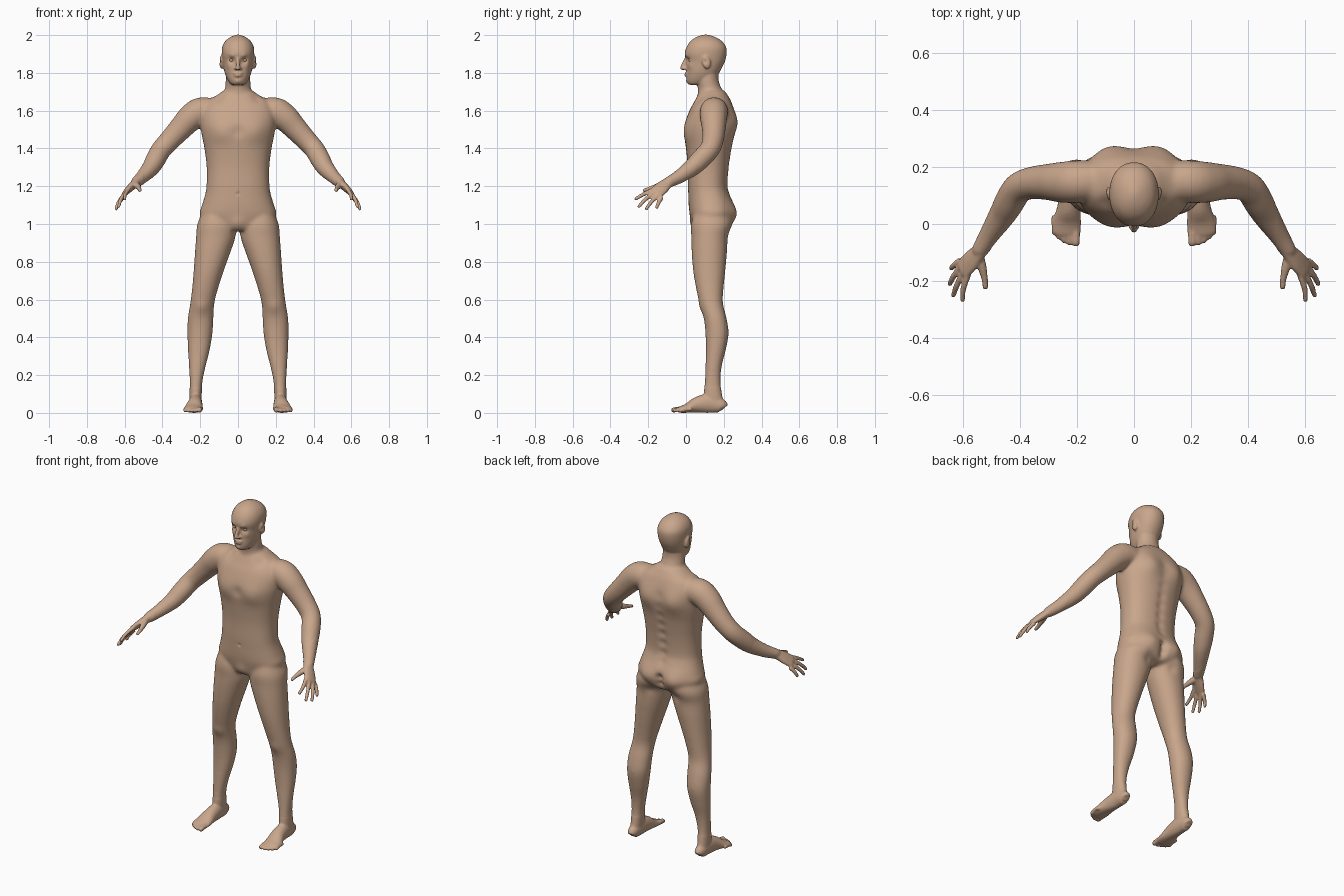
import bpy, bmesh, math
from mathutils import Vector, Matrix

bm = bmesh.new()


def spline(rows, sub=5):
    """Catmull-Rom interpolation of tuples of any length."""
    out = []
    for i in range(len(rows) - 1):
        a, b, c, d = rows[max(i - 1, 0)], rows[i], rows[i + 1], rows[min(i + 2, len(rows) - 1)]
        for k in range(sub):
            t = k / sub
            out.append(tuple(q + .5 * t * ((r - p) + t * ((2 * p - 5 * q + 4 * r - s) + t * (3 * (q - r) + s - p)))
                             for p, q, r, s in zip(a, b, c, d)))
    return out + [tuple(rows[-1])]


def oval(c, u, v, ra, rb, power=2.0, n=40):
    pts = []
    for i in range(n):
        a = 2 * math.pi * i / n
        ca, sa = math.cos(a), math.sin(a)
        pts.append(c + u * (ra * math.copysign(abs(ca) ** (2 / power), ca))
                   + v * (rb * math.copysign(abs(sa) ** (2 / power), sa)))
    return pts


def loft(rings, mirror):
    for s in ((1, -1) if mirror else (1,)):
        vs = [[bm.verts.new((p.x * s, p.y, p.z)) for p in r] for r in rings]
        n = len(vs[0])
        fs = [bm.faces.new((a[i], a[(i + 1) % n], b[(i + 1) % n], b[i]))
              for a, b in zip(vs, vs[1:]) for i in range(n)]
        fs += [bm.faces.new(vs[0][::-1]), bm.faces.new(vs[-1])]
        bmesh.ops.recalc_face_normals(bm, faces=fs)


def stack(rows, mirror=False, power=2.3):
    """Horizontal sections: z, x0, x1, y0, y1."""
    X, Y = Vector((1, 0, 0)), Vector((0, 1, 0))
    loft([oval(Vector(((x0 + x1) / 2, (y0 + y1) / 2, z)), X, Y, (x1 - x0) / 2, (y1 - y0) / 2, power)
          for z, x0, x1, y0, y1 in spline(rows)], mirror)


def tube(rows, ref=(0, 0, 1), mirror=True):
    """Sections along a path: x, y, z, radius along ref, other radius. Rounded end."""
    rows = spline(rows)
    pts = [Vector(r[:3]) for r in rows]
    rings = []
    for i, r in enumerate(rows):
        t = (pts[min(i + 1, len(pts) - 1)] - pts[max(i - 1, 0)]).normalized()
        u = Vector(ref)
        u = (u - t * u.dot(t)).normalized()
        v = t.cross(u)
        rings.append(oval(pts[i], u, v, r[3], r[4]))
    m = min(r[3], r[4])
    for f, k in ((.5, .86), (.85, .5)):
        rings.append(oval(pts[-1] + t * m * f, u, v, r[3] * k, r[4] * k))
    loft(rings, mirror)


def blob(c, s, tilt=0, mirror=True):
    for sx in ((1, -1) if mirror else (1,)):
        bmesh.ops.create_uvsphere(bm, u_segments=24, v_segments=16, radius=1, matrix=
            Matrix.Translation((c[0] * sx, c[1], c[2])) @ Matrix.Rotation(tilt, 4, 'X') @ Matrix.Diagonal((*s, 1)))


# torso and neck
stack([(z, -w, w, f, b) for z, w, f, b in (
    (.965, .09, .05, .19), (.99, .165, .035, .235), (1.05, .203, .02, .255), (1.1, .191, .014, .252),
    (1.15, .176, .012, .235), (1.2, .167, .01, .222), (1.3, .166, .009, .228), (1.4, .178, 0, .243),
    (1.47, .192, -.008, .254), (1.53, .2, -.006, .258), (1.6, .198, .018, .252), (1.65, .165, .045, .238),
    (1.68, .115, .06, .222), (1.705, .08, .075, .205))])
stack([(z, -w, w, f, b) for z, w, f, b in (
    (1.62, .1, .06, .235), (1.68, .082, .064, .214), (1.72, .068, .062, .187),
    (1.76, .065, .057, .173), (1.8, .063, .06, .172))], power=2)

# head
stack([(z, -w, w, f, b) for z, w, f, b in (
    (1.737, .03, .018, .08), (1.745, .042, .008, .11), (1.765, .056, .002, .15), (1.79, .067, .002, .17),
    (1.82, .075, .003, .187), (1.86, .081, .002, .206), (1.9, .086, -.007, .215), (1.935, .084, .002, .213),
    (1.965, .07, .021, .193), (1.985, .048, .046, .165), (1.997, .024, .073, .135), (2.002, .008, .095, .115))],
    power=2.15)

# nose, lips and ears
tube([(0, .004, 1.885, .008, .008), (0, -.007, 1.86, .009, .009), (0, -.017, 1.835, .011, .011),
      (0, -.019, 1.825, .012, .012)], ref=(0, 1, 0), mirror=False)
blob((.012, -.006, 1.823), (.009, .012, .008))
blob((0, .003, 1.797), (.025, .011, .006), mirror=False)
blob((0, .003, 1.785), (.021, .012, .007), mirror=False)
blob((.087, .108, 1.857), (.012, .022, .036), tilt=.2)

# legs
stack([(1.08, .05, .18, .05, .21), (1.0, .012, .215, .027, .238), (.93, .014, .222, .028, .222),
       (.85, .04, .228, .03, .217), (.75, .076, .235, .038, .208), (.65, .108, .244, .055, .198),
       (.58, .125, .253, .072, .196), (.5, .13, .266, .094, .215), (.42, .135, .268, .103, .226),
       (.33, .15, .265, .105, .21), (.25, .17, .26, .103, .19), (.17, .187, .256, .099, .183),
       (.1, .192, .256, .094, .19), (.05, .195, .255, .09, .2), (.015, .2, .25, .1, .196)], True, 2.1)

# feet and toes
tube([(x, y, h / 2, w, h / 2) for x, y, w, h in (
    (.225, .2, .02, .05), (.225, .185, .03, .075), (.225, .12, .035, .1), (.228, .06, .04, .085),
    (.234, .01, .049, .052), (.237, -.03, .05, .034))], ref=(1, 0, 0))
for x, tip, r in ((.203, -.066, .014), (.226, -.066, .0105), (.245, -.058, .01), (.263, -.046, .01), (.279, -.03, .01)):
    tube([(x, tip + .06, .02, r, r), (x, tip + .025, .019, r, r), (x, tip, r + .001, r, r)])

# arms
tube([(x, y, z, r, r) for x, y, z, r in (
    (.11, .15, 1.595, .065), (.195, .148, 1.597, .074), (.25, .146, 1.562, .072), (.3, .147, 1.51, .064),
    (.36, .143, 1.445, .057), (.405, .125, 1.395, .054), (.437, .075, 1.34, .053), (.462, .03, 1.297, .047),
    (.505, -.037, 1.25, .036), (.538, -.09, 1.222, .029))])

# hands: palm, fingers, thumb
across = (.03, .05, -.04)
tube([(.525, -.07, 1.232, .03, .026), (.545, -.1, 1.215, .031, .022), (.572, -.13, 1.19, .039, .019),
      (.598, -.158, 1.165, .04, .014)], ref=across)
for a, b, c in (((.58, -.175, 1.182), (.597, -.225, 1.157), (.6, -.266, 1.133)),
                ((.598, -.17, 1.164), (.62, -.215, 1.13), (.632, -.25, 1.092)),
                ((.607, -.15, 1.15), (.632, -.185, 1.115), (.645, -.21, 1.08)),
                ((.609, -.128, 1.141), (.63, -.145, 1.113), (.64, -.155, 1.088))):
    tube([(*a, .0115, .0115), (*b, .0105, .0105), (*c, .009, .009)], ref=across)
tube([(.545, -.105, 1.212, .018, .018), (.532, -.15, 1.2, .016, .016), (.523, -.19, 1.188, .0115, .0115),
      (.52, -.222, 1.178, .0095, .0095)])

# fuse the parts into one skin
me = bpy.data.meshes.new("body")
bm.to_mesh(me)
bm.free()
body = bpy.data.objects.new("body", me)
bpy.context.collection.objects.link(body)
bpy.context.view_layer.objects.active = body
body.select_set(True)
m = body.modifiers.new("fuse", 'REMESH')
m.mode, m.voxel_size = 'VOXEL', .0055
bpy.ops.object.modifier_apply(modifier=m.name)

# soften joints strongly, keep face, hands and feet crisp
group = body.vertex_groups.new(name="soft")
soft, crisp = [], []
for v in body.data.vertices:
    (soft if abs(v.co.x) < .5 and .13 < v.co.z < 1.73 else crisp).append(v.index)
group.add(soft, 1, 'REPLACE')
group.add(crisp, .1, 'REPLACE')
m = body.modifiers.new("soften", 'SMOOTH')
m.factor, m.iterations, m.vertex_group = .5, 40, group.name
bpy.ops.object.modifier_apply(modifier=m.name)

# sculpted relief: centre, radius, push
marks = [
    ((.09, 0, 1.49), .06, (0, -.01, -.004)),        # chest
    ((.09, .25, 1.54), .07, (0, .022, 0)),          # shoulder blades
    ((.088, .25, 1.05), .06, (0, .02, 0)),          # buttocks
    ((.085, .23, .955), .03, (0, -.008, 0)),        # fold below
    ((.19, .075, .56), .035, (0, -.006, 0)),        # knees
    ((.1, .07, 1.665), .03, (0, .006, -.004)),      # collar hollows
    ((.034, .006, 1.868), .017, (0, .012, 0)),      # eye sockets
    ((.034, .0, 1.89), .014, (0, -.005, 0)),        # brows
    ((.05, .02, 1.84), .02, (.002, -.004, 0)),      # cheekbones
    ((.1, .1, 1.86), .012, (-.007, 0, 0)),          # ear hollows
]
marks += [((0, .23, z), .026, (0, -d, 0)) for z, d in (
    (1.15, .006), (1.2, .008), (1.26, .008), (1.32, .008), (1.38, .008), (1.44, .009), (1.5, .009), (1.56, .009))]
marks += [((0, .255, z), .022, (0, -.022, 0)) for z in (.98, 1.02, 1.06)]
marks += [((0, -.005, 1.49), .03, (0, .006, 0)), ((0, .03, 1.0), .035, (0, -.008, 0)),
          ((0, .002, 1.773), .01, (0, .004, 0)), ((0, .004, 1.755), .015, (0, -.004, 0)),
          ((0, .01, 1.16), .008, (0, .006, 0))]
marks += [((-c[0], c[1], c[2]), r, (-p[0], p[1], p[2])) for c, r, p in marks if c[0] > 0]
marks = [(Vector(c), r, Vector(p)) for c, r, p in marks]
for v in body.data.vertices:
    co = v.co.copy()
    for c, r, p in marks:
        if abs(co.z - c.z) < 2.2 * r:
            d = (co - c).length_squared / (r * r)
            if d < 5:
                v.co += p * math.exp(-d)

# skin colour and eyeballs
skin = bpy.data.materials.new("skin")
skin.diffuse_color = (.58, .38, .26, 1)
body.data.shade_smooth()
body.data.materials.clear()
body.data.materials.append(skin)
for name, s in (("left_eye", 1), ("right_eye", -1)):
    e = bmesh.new()
    bmesh.ops.create_uvsphere(e, u_segments=24, v_segments=16, radius=.0125)
    em = bpy.data.meshes.new(name)
    e.to_mesh(em)
    e.free()
    em.shade_smooth()
    em.materials.append(skin)
    eye = bpy.data.objects.new(name, em)
    eye.location = (.034 * s, .026, 1.868)
    bpy.context.collection.objects.link(eye)
